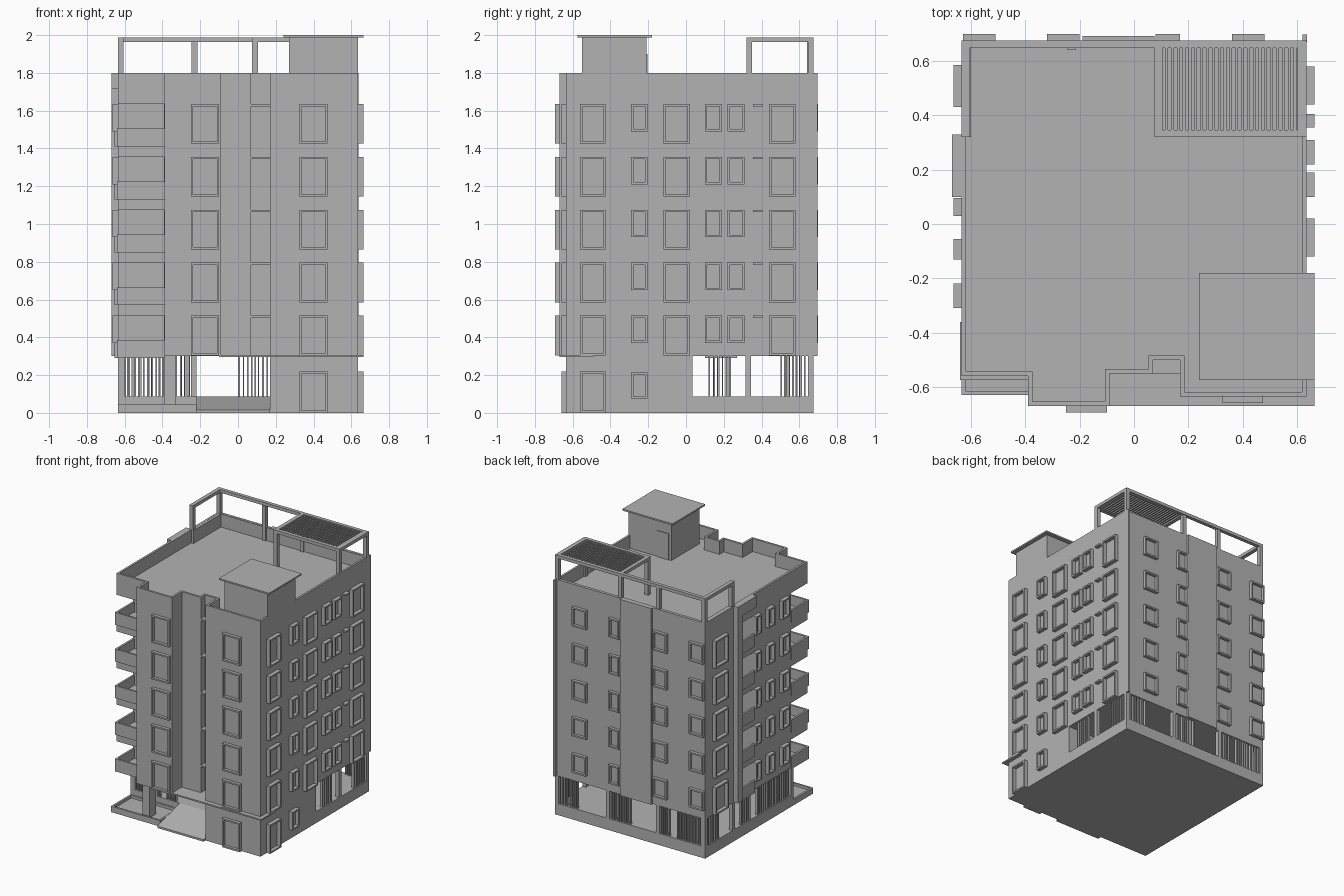
import bpy, bmesh, random
from mathutils import Vector

if "Cube" in bpy.data.objects:
    bpy.data.objects.remove(bpy.data.objects["Cube"])
random.seed(4)

grey = bpy.data.materials.new("plain_grey")
grey.use_nodes = True
GREY = (0.45, 0.45, 0.45, 1)
grey.diffuse_color = GREY
grey.node_tree.nodes["Principled BSDF"].inputs["Base Color"].default_value = GREY

FLOORS = [0.3 + 0.28 * i for i in range(5)]


def finish(bm, name):
    bmesh.ops.recalc_face_normals(bm, faces=bm.faces[:])
    mesh = bpy.data.meshes.new(name)
    bm.to_mesh(mesh)
    bm.free()
    mesh.materials.append(grey)
    ob = bpy.data.objects.new(name, mesh)
    bpy.context.collection.objects.link(ob)
    return ob


def add_box(bm, x0, x1, y0, y1, z0, z1):
    verts = bmesh.ops.create_cube(bm, size=1)["verts"]
    for v in verts:
        v.co = Vector((x1 if v.co.x > 0 else x0, y1 if v.co.y > 0 else y0,
                       z1 if v.co.z > 0 else z0))
    return list({f for v in verts for f in v.link_faces})


def boxes(name, rows):
    bm = bmesh.new()
    for row in rows:
        add_box(bm, *row)
    return finish(bm, name)


def hollow(bm, face, rim, depth):
    """Sink the middle of a face, leaving a rim."""
    out = face.normal.copy()
    bmesh.ops.inset_region(bm, faces=[face], thickness=rim, use_even_offset=True)
    inner = bmesh.ops.extrude_discrete_faces(bm, faces=[face])["faces"][0]
    bmesh.ops.translate(bm, verts=inner.verts[:], vec=-out * depth)


def wall_box(side, plane, u0, u1, d, z0, z1):
    """Box that stands out by d from a wall."""
    lo, hi = sorted((plane, plane + d * sum(side)))
    return (lo, hi, u0, u1, z0, z1) if side[0] else (u0, u1, lo, hi, z0, z1)


FRONT, BACK, LEFT, RIGHT = (0, -1), (0, 1), (1, 0), (-1, 0)


def windows(name, side, plane, cols, depth=0.03):
    bm = bmesh.new()
    out = Vector((*side, 0))
    for u0, u1, low, high, levels in cols:
        for z in levels:
            faces = add_box(bm, *wall_box(side, plane, u0, u1, depth, z + low, z + high))
            bm.normal_update()
            face = max(faces, key=lambda f: f.normal.dot(out))
            hollow(bm, face, 0.012, depth - 0.002)
    return finish(bm, name)


def slats(name, rows):
    """Upright bars: axis, fixed position, start, end."""
    bm = bmesh.new()
    for axis, at, a, b in rows:
        while a < b:
            w = random.uniform(0.006, 0.01)
            span = (a, a + w, at - 0.01, at + 0.01)
            if axis == "y":
                span = span[2:] + span[:2]
            add_box(bm, *span, 0.08, 0.3)
            a += random.choice((0.018, 0.022, 0.026))
    return finish(bm, name)


# Upper storeys with stepped front and sunken roof
outline = [(-0.635, -0.56), (-0.39, -0.56), (-0.39, -0.67), (-0.09, -0.67),
           (-0.09, -0.55), (0.07, -0.55), (0.07, -0.5), (0.17, -0.5),
           (0.17, -0.635), (0.635, -0.635), (0.635, 0.675), (-0.635, 0.675)]
bm = bmesh.new()
base = bm.faces.new([bm.verts.new((x, y, 0.3)) for x, y in outline])
top = bmesh.ops.extrude_face_region(bm, geom=[base])["geom"]
bmesh.ops.translate(bm, verts=[g for g in top if isinstance(g, bmesh.types.BMVert)],
                    vec=(0, 0, 1.5))
bmesh.ops.recalc_face_normals(bm, faces=bm.faces[:])
bm.normal_update()
hollow(bm, max(bm.faces, key=lambda f: f.calc_center_median().z), 0.016, 0.1)
body = finish(bm, "upper_storeys")

# Open balconies cut into the left front corner and the side wall
cuts = []
for z in FLOORS:
    cuts.append((-0.8, -0.39, -0.8, -0.36, z + 0.01, z + 0.215))
    cuts.append((-0.8, -0.48, 0.1, 0.27, z + 0.01, z + 0.215))
cutter = boxes("balcony_cutter", cuts)
cutter.hide_render = True
mod = body.modifiers.new("balconies", "BOOLEAN")
mod.operation, mod.solver, mod.object = "DIFFERENCE", "EXACT", cutter
# keep the projecting front bay whole
for v in cutter.data.vertices:
    if abs(v.co.x + 0.39) < 0.001:
        v.co.x = -0.392
bpy.context.view_layer.objects.active = body
bpy.ops.object.modifier_apply(modifier=mod.name)
bpy.data.objects.remove(cutter)

# Balcony parapets
rails = []
for z in FLOORS:
    lo, hi = z - 0.01, z + 0.085
    rails += [(-0.637, -0.39, -0.575, -0.56, lo, hi), (-0.64, -0.625, -0.575, -0.36, lo, hi),
              (-0.655, -0.64, 0.1, 0.27, lo, hi), (-0.655, -0.48, 0.1, 0.27, lo, z + 0.01)]
boxes("balcony_parapets", rails)

# Fins, rear panel and roof band
boxes("side_fin", [(-0.67, -0.63, 0.27, 0.33, 0.3, 1.8)])
boxes("side_roof_band", [(-0.67, -0.63, 0.1, 0.27, 1.715, 1.8)])
boxes("rear_panel", [(-0.19, 0.075, 0.67, 0.692, 0.3, 1.8)])
boxes("rear_corner_fin", [(0.62, 0.637, 0.67, 0.697, 0.3, 1.8)])
boxes("thick_rear_parapet", [(-0.63, -0.6, 0.32, 0.67, 1.69, 1.799),
                             (-0.6, 0.63, 0.65, 0.67, 1.69, 1.799)])
boxes("entrance_ledge", [(-0.1, 0.665, -0.67, -0.49, 0.295, 0.306),
                         (0.6, 0.665, -0.67, -0.57, 0.295, 0.306)])

# Window frames on every side
TALL, SHORT = (0.005, 0.215, FLOORS), (0.07, 0.215, FLOORS)
STREET = [0.0]
windows("front_bay_windows", FRONT, -0.67, [(-0.25, -0.1, *TALL)], 0.024)
windows("front_windows", FRONT, -0.635, [(0.325, 0.475, *TALL),
                                         (0.325, 0.475, 0.0, 0.22, STREET)], 0.024)
windows("left_windows", LEFT, 0.635, [
    (-0.56, -0.425, *TALL), (-0.12, 0.02, *TALL), (0.44, 0.58, *TALL),
    (-0.29, -0.205, *SHORT), (0.1, 0.19, *SHORT), (0.22, 0.31, *SHORT),
    (-0.56, -0.425, 0.0, 0.22, STREET), (-0.29, -0.205, 0.075, 0.215, STREET)])
windows("right_windows", RIGHT, -0.635, [
    (0.43, 0.585, *TALL), (0.03, 0.095, *SHORT), (-0.13, -0.055, *SHORT),
    (-0.31, -0.22, *SHORT)])
windows("back_windows", BACK, 0.675, [
    (0.36, 0.48, *SHORT), (0.08, 0.17, *SHORT), (-0.32, -0.2, *SHORT),
    (-0.63, -0.51, *SHORT)], 0.024)
boxes("small_canopies",
      [(0.63, 0.665, 0.355, 0.405, z + 0.203, z + 0.215) for z in FLOORS]
      + [(0.07, 0.17, -0.55, -0.49, z + 0.203, z + 0.215) for z in FLOORS])

# Street level: plinth, solid core, planter, ramp and posts
boxes("plinth", [(-0.635, 0.635, -0.39, 0.675, 0, 0.088)])
boxes("street_core", [(0.17, 0.635, -0.635, 0.035, 0, 0.3)])
bm = bmesh.new()
faces = add_box(bm, -0.635, -0.22, -0.63, -0.39, 0, 0.045)
bm.normal_update()
hollow(bm, max(faces, key=lambda f: f.normal.z), 0.015, 0.02)
finish(bm, "planter")
bm = bmesh.new()
add_box(bm, -0.22, 0.17, -0.66, -0.39, 0, 0.088)
for v in bm.verts:
    if v.co.y < -0.5 and v.co.z > 0.05:
        v.co.z = 0.015
finish(bm, "entrance_ramp")
posts = [(x - 0.015, x + 0.015, 0.645, 0.675, 0.08, 0.3) for x in (-0.62, -0.235, 0.19, 0.62)]
posts += [(x - 0.015, x + 0.015, 0.315, 0.345, 0.08, 0.3) for x in (-0.62, 0.62)]
posts += [(-0.635, -0.605, -0.39, -0.36, 0.08, 0.3), (-0.39, -0.33, -0.6, -0.52, 0.025, 0.3)]
boxes("street_posts", posts)
slats("street_slats", [
    ("x", -0.38, -0.605, -0.39), ("x", -0.38, -0.33, -0.24),
    ("x", 0.66, 0.45, 0.6), ("x", 0.66, 0.0, 0.165), ("x", 0.66, -0.6, -0.4),
    ("x", 0.66, -0.33, -0.26), ("y", 0.62, 0.12, 0.24), ("y", 0.62, 0.5, 0.63),
    ("y", -0.62, 0.12, 0.24), ("y", -0.62, 0.5, 0.63), ("y", -0.62, -0.34, 0.03)])

# Stair house on the roof
boxes("stair_house", [(0.27, 0.635, -0.55, -0.21, 1.69, 1.99)])
boxes("stair_house_roof", [(0.24, 0.665, -0.575, -0.18, 1.988, 2.0)])
boxes("stair_house_door", [(0.29, 0.39, -0.21, -0.205, 1.7, 1.9)])

# Roof frame and slatted pergola
T = (1.963, 1.987)
boxes("roof_frame_beams", [
    (-0.635, 0.635, 0.648, 0.675, *T), (-0.635, -0.605, 0.32, 0.65, *T),
    (0.075, 0.105, 0.32, 0.65, *T), (0.602, 0.635, 0.32, 0.65, *T),
    (0.1, 0.605, 0.32, 0.347, *T)])
boxes("roof_frame_posts", [
    (x - 0.015, x + 0.015, y - 0.015, y + 0.015, 1.69, 1.965)
    for x, y in ((-0.62, 0.335), (-0.62, 0.66), (-0.23, 0.655), (0.09, 0.655),
                 (0.09, 0.335), (0.62, 0.335), (0.62, 0.66))])
boxes("pergola_slats", [(x, x + 0.01, 0.34, 0.655, 1.967, 1.983)
                        for x in (0.115 + 0.0215 * i for i in range(23))])
